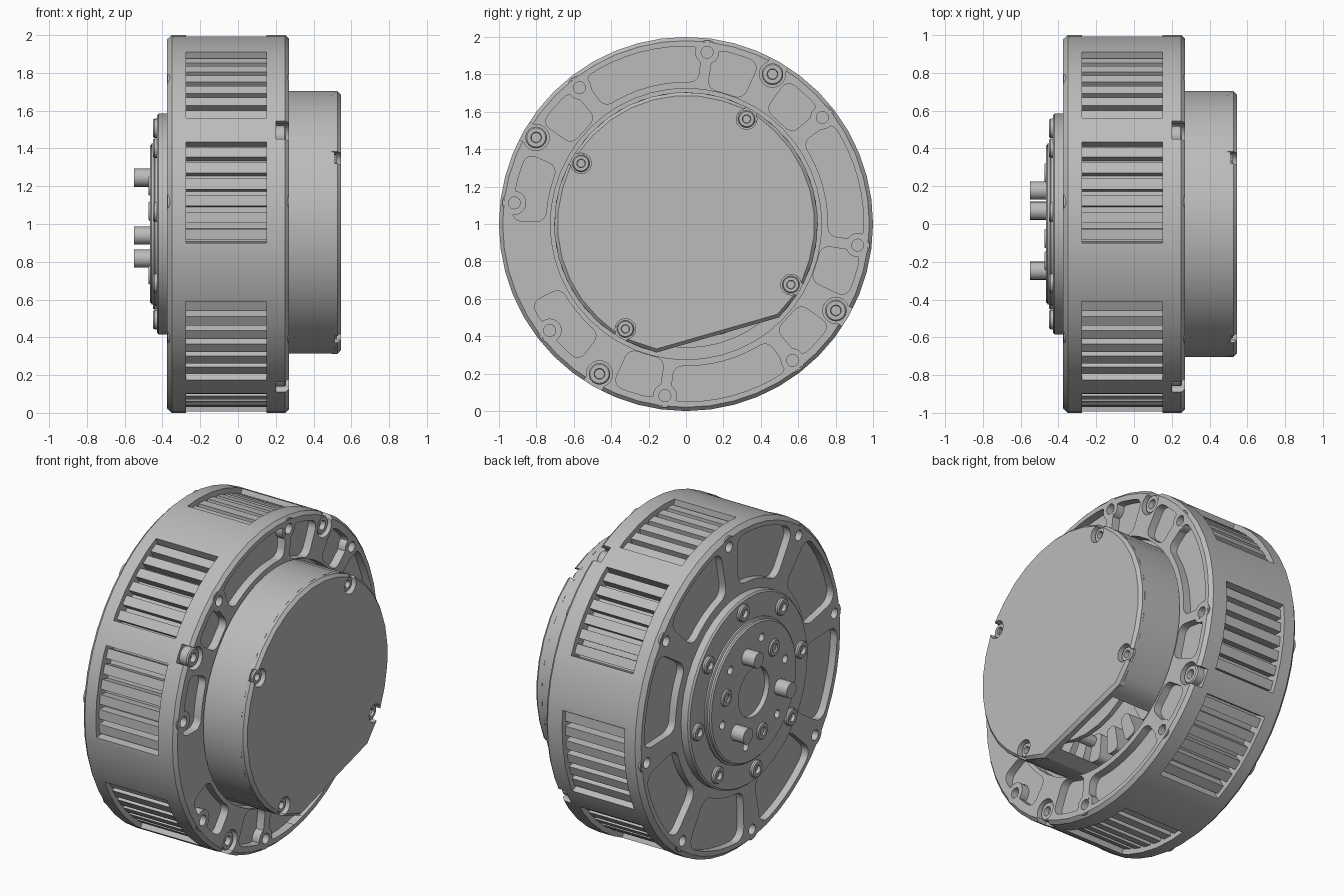
import bpy, bmesh
from math import sin, cos, hypot, radians, pi
from mathutils import Matrix

cube = bpy.data.objects.get("Cube")
if cube:
    bpy.data.objects.remove(cube, do_unlink=True)

metal = bpy.data.materials.new("grey metal")
metal.use_nodes = True
grey = (0.5, 0.5, 0.5, 1)
metal.diffuse_color = grey
metal.node_tree.nodes["Principled BSDF"].inputs["Base Color"].default_value = grey

QUARTERS = [0, 90, 180, 270]
HOLES = [38 + 45 * k for k in range(8)]
SCREWS = [60 + q for q in QUARTERS]


def polar(r, deg):
    """Point (y, z) around the motor axis, which runs along x at z = 1."""
    return r * cos(radians(deg)), 1 + r * sin(radians(deg))


def keyhole(dist, a, r, gap):
    """Arc of a round notch at angle a that opens outwards by +-gap degrees."""
    y, z = polar(dist, a)
    n = 16
    turns = [radians(a - gap - (360 - 2 * gap) * i / n) for i in range(n + 1)]
    return [(y + r * cos(t), z + r * sin(t)) for t in turns]


def finish(bm, name):
    bmesh.ops.recalc_face_normals(bm, faces=bm.faces)
    me = bpy.data.meshes.new(name)
    bm.to_mesh(me)
    bm.free()
    me.materials.append(metal)
    ob = bpy.data.objects.new(name, me)
    bpy.context.collection.objects.link(ob)
    return ob


def activate(ob):
    bpy.ops.object.select_all(action='DESELECT')
    ob.select_set(True)
    bpy.context.view_layer.objects.active = ob


def smooth(ob):
    activate(ob)
    bpy.ops.object.shade_smooth_by_angle(angle=radians(30))


def cut(ob, bm):
    """Subtract everything in bm from ob."""
    tool = finish(bm, "cutter")
    tool.hide_render = True
    activate(ob)
    mod = ob.modifiers.new("cut", 'BOOLEAN')
    mod.operation, mod.solver, mod.object = 'DIFFERENCE', 'EXACT', tool
    bpy.ops.object.modifier_apply(modifier=mod.name)
    bpy.data.objects.remove(tool, do_unlink=True)


def lathe(bm, profile, seg, y=0, z=1):
    """Turn a closed (x, radius) profile about an x-parallel axis."""
    vs = [bm.verts.new((x, y, z + r)) for x, r in profile]
    es = [bm.edges.new((a, b)) for a, b in zip(vs, vs[1:] + vs[:1])
          if not (abs(a.co.z - z) < 1e-6 and abs(b.co.z - z) < 1e-6)]
    bmesh.ops.spin(bm, geom=vs + es, cent=(0, y, z), axis=(1, 0, 0),
                   angle=2 * pi, steps=seg, use_merge=True)
    bmesh.ops.remove_doubles(bm, verts=bm.verts, dist=1e-5)


def turned(name, profile, seg):
    bm = bmesh.new()
    lathe(bm, profile, seg)
    return finish(bm, name)


def rod(bm, x0, x1, r, y, z, seg=16):
    turn = Matrix.Translation(((x0 + x1) / 2, y, z)) @ Matrix.Rotation(pi / 2, 4, 'Y')
    bmesh.ops.create_cone(bm, cap_ends=True, segments=seg, radius1=r, radius2=r,
                          depth=abs(x1 - x0), matrix=turn)


def prism(bm, points, x0, x1, rounding=0):
    """Extrude a (y, z) outline along x, optionally rounding its corners."""
    face = bm.faces.new([bm.verts.new((x0, y, z)) for y, z in points])
    ext = bmesh.ops.extrude_face_region(bm, geom=[face], use_keep_orig=True)
    verts = [g for g in ext["geom"] if isinstance(g, bmesh.types.BMVert)]
    bmesh.ops.translate(bm, verts=verts, vec=(x1 - x0, 0, 0))
    if rounding:
        bmesh.ops.recalc_face_normals(bm, faces=bm.faces)
        corners = [e for v in verts for e in v.link_edges
                   if abs(e.verts[0].co.x - e.verts[1].co.x) > 0.01
                   and e.calc_face_angle(0) > 0.8]
        bmesh.ops.bevel(bm, geom=corners, offset=rounding, segments=4,
                        affect='EDGES', profile=0.5)


def arc(a0, a1, r, step=5):
    n = max(1, round((a1 - a0) / step))
    return [polar(r, a0 + (a1 - a0) * i / n) for i in range(n + 1)]


def sector(bm, a0, a1, r0, r1, x0, x1, rounding=0):
    prism(bm, arc(a0, a1, r1) + arc(a0, a1, r0)[::-1], x0, x1, rounding)


def socket_screws(name, places, base, top, r):
    """Cap screws with a recessed socket; they point from base to top."""
    bm = bmesh.new()
    side = 1 if top > base else -1
    for y, z in places:
        lathe(bm, [(base, 0), (base, r), (top - side * 0.008, r), (top, r * 0.88),
                   (top, r * 0.5), (top - side * 0.03, r * 0.45), (top - side * 0.03, 0)],
              18, y, z)
    smooth(finish(bm, name))


# Main housing with a cavity behind the cover
body = turned("housing", [(-0.375, 0), (-0.375, 0.975), (-0.35, 1), (0.25, 1), (0.27, 0.98),
                          (0.27, 0.725), (0.2, 0.725), (0.2, 0.66), (0.1, 0.66), (0.1, 0)], 48)

# Side windows with stator fins behind them
bm, fins = bmesh.new(), bmesh.new()
for w in [a + q for q in QUARTERS for a in (40, 80)]:
    sector(bm, w - 15.8, w + 15.8, 0.91, 1.08, -0.275, 0.15)
    for i in range(6):
        mid = w + (i - 2.5) * 5.3
        sector(fins, mid - 1.7, mid + 1.7, 0.9, 0.968, -0.28, 0.155)
cut(body, bm)
finish(fins, "stator_fins")

# Weight-saving pockets on both faces, with a plain area on the -y side
front_pockets = [(156, 179, 0.75, 0.93), (207, 232, 0.75, 0.93)]
for q in QUARTERS:
    if q != 180:
        front_pockets.append((q + 40.5, q + 55, 0.74, 0.94))
    if q != 90:
        front_pockets += [(q + 65.5, q + 81, 0.73, 0.945), (q + 85, q + 125, 0.76, 0.95)]
bm = bmesh.new()
for a0, a1, r0, r1 in front_pockets:
    sector(bm, a0, a1, r0, r1, 0.22, 0.35, 0.05)
for a in HOLES:
    sector(bm, a + 5, a + 40, 0.64, 0.945, -0.45, -0.33, 0.07)
cut(body, bm)

# Screw counterbores that break through the rim, and bolt holes
bm = bmesh.new()
for a in SCREWS:
    prism(bm, keyhole(0.925, a, 0.07, 50) + [polar(1.1, a + 3.2), polar(1.1, a - 3.2)],
          0.2, 0.35)
for a in HOLES:
    rod(bm, 0.17, 0.35, 0.032, *polar(0.925, a))
    rod(bm, -0.45, -0.295, 0.032, *polar(0.925, a))
cut(body, bm)
smooth(body)

# Raised bosses around the bolt holes
bm = bmesh.new()
for a in HOLES:
    y, z = polar(0.925, a)
    for x0, x1 in ((0.215, 0.269), (-0.374, -0.325)):
        lathe(bm, [(x0, 0.032), (x0, 0.064), (x1, 0.064), (x1, 0.032)], 20, y, z)
smooth(finish(bm, "hole_bosses"))
socket_screws("rim_screws", [polar(0.925, a) for a in SCREWS], 0.19, 0.255, 0.058)

# Cover wall, sliced open along a chord
bm = bmesh.new()
lathe(bm, [(0.2, 0.665), (0.2, 0.705), (0.51, 0.705), (0.51, 0.665)], 36)
y, z = polar(0.617, 286)
bmesh.ops.bisect_plane(bm, geom=bm.verts[:] + bm.edges[:] + bm.faces[:],
                       plane_co=(0, y, z), plane_no=(0, y, z - 1), clear_outer=True)
bmesh.ops.holes_fill(bm, edges=[e for e in bm.edges if e.is_boundary])
smooth(finish(bm, "cover_wall"))

# Cover plate with four screw notches and a chamfered rim
outline, start = [], 315
for a in (330, 420, 510, 600):
    outline += arc(start, a - 2.9, 0.705, 10) + keyhole(0.648, a, 0.055, 40)
    start = a + 2.9
outline += arc(start, 617, 0.705, 10)
bm = bmesh.new()
prism(bm, outline, 0.495, 0.545)
rim = [e for e in bm.edges
       if all(v.co.x > 0.54 and hypot(v.co.y, v.co.z - 1) > 0.7 for v in e.verts)]
bmesh.ops.bevel(bm, geom=rim, offset=0.018, segments=1, affect='EDGES', profile=0.5)
smooth(finish(bm, "cover_plate"))

# Screw posts under the notches
bm = bmesh.new()
for a in SCREWS:
    rod(bm, 0.2, 0.497, 0.056, *polar(0.64, a), 20)
smooth(finish(bm, "cover_posts"))
socket_screws("cover_screws", [polar(0.648, a) for a in SCREWS], 0.48, 0.525, 0.046)

# Windings and circuit board seen through the opening
bm = bmesh.new()
for i in range(24):
    sector(bm, i * 15, i * 15 + 9, 0.45, 0.62, 0.09, 0.2, 0.03)
finish(bm, "windings")
bm = bmesh.new()
rod(bm, 0.33, 0.36, 0.54, 0, 1, 32)
for a in range(0, 360, 60):
    rod(bm, 0.09, 0.4, 0.035, *polar(0.49, a + 15), 12)
finish(bm, "circuit_board")

# Output hub: stepped flange with a central recess
smooth(turned("hub_flange", [(-0.36, 0), (-0.36, 0.6), (-0.375, 0.6), (-0.375, 0.585),
                             (-0.42, 0.585), (-0.43, 0.575), (-0.43, 0)], 40))
hub = turned("hub_disc", [(-0.42, 0), (-0.42, 0.435), (-0.44, 0.435), (-0.445, 0.425),
                          (-0.457, 0.425), (-0.465, 0.415), (-0.465, 0.15),
                          (-0.435, 0.15), (-0.435, 0)], 36)
bm = bmesh.new()
for k in range(6):
    rod(bm, -0.5, -0.428, 0.025, *polar(0.32, 104 + 60 * k))
cut(hub, bm)
smooth(hub)
socket_screws("flange_screws", [polar(0.51, a) for a in HOLES], -0.42, -0.45, 0.052)
socket_screws("hub_screws", [polar(0.28, 134 + 120 * k) for k in range(3)],
              -0.44, -0.475, 0.052)

# Three drive pins
bm = bmesh.new()
for k in range(3):
    rod(bm, -0.45, -0.55, 0.048, *polar(0.255, 74 + 120 * k), 20)
smooth(finish(bm, "drive_pins"))
